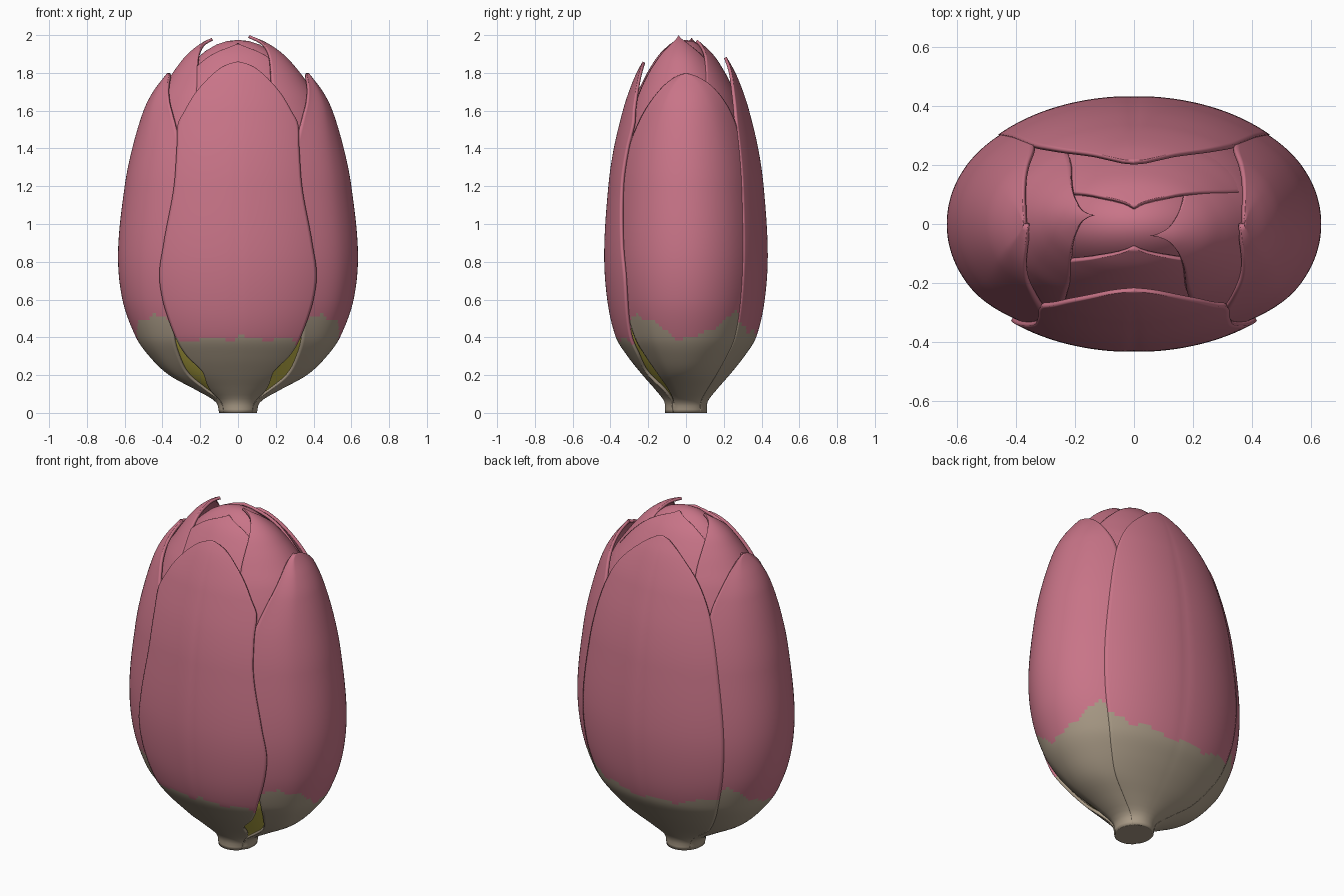
import bpy, bmesh, math

if "Cube" in bpy.data.objects:
    bpy.data.objects.remove(bpy.data.objects["Cube"])


def material(name, col):
    m = bpy.data.materials.new(name)
    m.diffuse_color = (*col, 1)
    m.use_nodes = True
    m.node_tree.nodes["Principled BSDF"].inputs["Base Color"].default_value = m.diffuse_color
    return m


PINK = material("petal pink", (0.58, 0.175, 0.245))
BEIGE = material("petal base beige", (0.39, 0.32, 0.235))
YELLOW = material("inner base yellow", (0.56, 0.48, 0.07))


def interp(table, z):
    """Smooth Hermite interpolation of table rows (z, a, b)."""
    n = len(table)
    i = 0
    while i < n - 2 and z > table[i + 1][0]:
        i += 1
    p, q = table[i], table[i + 1]
    h = q[0] - p[0]
    t = min(max((z - p[0]) / h, 0), 1)

    def slope(j, k):
        a, b = table[max(j - 1, 0)], table[min(j + 1, n - 1)]
        return (b[k] - a[k]) / (b[0] - a[0])
    out = []
    for k in (1, 2):
        m0, m1 = slope(i, k) * h, slope(i + 1, k) * h
        out.append((2*t**3 - 3*t*t + 1) * p[k] + (t**3 - 2*t*t + t) * m0
                   + (3*t*t - 2*t**3) * q[k] + (t**3 - t*t) * m1)
    return out


def petal(name, centre, radii, widths, colour_z, base, scale=1.0,
          tuck=(0, 0), lean=(0, 0), flip=False, thick=0.016, crease=0.0):
    """Curved petal: radii rows (z, rx, ry), widths rows (z, low, high degrees)."""
    rows, cols, top = 120, 44, widths[-1][0]
    bm = bmesh.new()
    grid = []
    for j in range(rows + 1):
        v = j / rows
        z = top * (0.6 * v + 0.4 * math.sin(v * math.pi / 2))
        rx, ry = interp(radii, z)
        lo, hi = interp(widths, z)
        line = []
        for i in range(cols + 1):
            s = -1 + 2 * i / cols
            off = s * (hi if s > 0 else lo)
            a = math.radians(centre + (-off if flip else off))
            edge = max(0, (abs(s) - 0.5) / 0.5)
            k = scale * (1 - (tuck[1] if s > 0 else tuck[0]) * edge * edge * (3 - 2 * edge))
            k -= crease * math.exp(-(s / 0.05) ** 2) * math.sin(math.pi * v)
            c, d = math.cos(a), math.sin(a)
            f = (z / top) ** 8
            line.append(bm.verts.new((
                k * rx * math.copysign(abs(c) ** 0.98, c) + lean[0] * f,
                k * ry * math.copysign(abs(d) ** 0.98, d) + lean[1] * f, z)))
        grid.append(line)
    for j in range(rows):
        for i in range(cols):
            q = [grid[j][i], grid[j][i+1], grid[j+1][i+1], grid[j+1][i]]
            f = bm.faces.new(q[::-1] if flip else q)
            f.smooth = True
            s = -1 + (2 * i + 1) / cols
            jag = .012 * math.sin(11 * s) + .006 * math.sin(23 * s + 1)
            f.material_index = int(f.calc_center_median().z < colour_z(s) + jag)
    me = bpy.data.meshes.new(name)
    bm.to_mesh(me)
    bm.free()
    me.materials.append(PINK)
    me.materials.append(base)
    ob = bpy.data.objects.new(name, me)
    bpy.context.collection.objects.link(ob)
    mod = ob.modifiers.new("thickness", "SOLIDIFY")
    mod.thickness = thick
    mod.offset = -1
    return ob


# Overall outline of the outer and inner whorls
OUTER = [(0, .10, .11), (.06, .12, .115), (.12, .22, .16), (.2, .365, .23), (.3, .47, .31),
         (.4, .54, .372), (.6, .612, .418), (.85, .635, .434), (1.2, .60, .412),
         (1.4, .56, .383), (1.6, .50, .335), (1.7, .45, .303), (1.8, .375, .262),
         (1.89, .31, .212)]
INNER = [(0, .08, .08), (.06, .10, .095), (.12, .19, .135), (.2, .325, .205), (.3, .43, .285),
         (.4, .50, .345), (.8, .60, .41), (1.2, .57, .388), (1.5, .495, .33),
         (1.65, .435, .285), (1.75, .37, .24), (1.83, .31, .195), (1.9, .245, .145),
         (1.96, .16, .08), (2.0, .07, .03)]

# Front and back outer petals
FRONT_W = [(0, 48, 48), (.08, 48, 48), (.2, 29, 29), (.3, 35, 35), (.4, 37.5, 37.5),
           (.7, 41, 41), (.9, 38, 38), (1.2, 34, 34), (1.4, 35, 35), (1.53, 37, 37),
           (1.6, 34, 34), (1.7, 29, 29), (1.78, 22, 22), (1.83, 14, 14), (1.855, 5, 5),
           (1.86, .5, .5)]
BACK_W = [(0, 48, 48), (.2, 46, 46), (.8, 46, 46), (1.2, 44, 44), (1.5, 41, 41),
          (1.65, 36, 36), (1.75, 29, 29), (1.83, 18, 18), (1.875, 7, 7), (1.885, .5, .5)]
petal("front_petal", -90, OUTER, FRONT_W, lambda s: .40 - .02 * abs(s), BEIGE, crease=.006)
petal("back_petal", 90, OUTER, BACK_W, lambda s: .41 + .07 * s * s, BEIGE, crease=.006)

# Side outer petals, slipping under the front petal with an open gap at the base
SIDE_W = [(0, 40, 50), (.06, 36, 50), (.12, 36, 50), (.2, 41, 50), (.3, 46, 50), (.45, 51, 52),
          (.6, 56, 54), (.9, 60, 54), (1.2, 60, 54), (1.4, 56, 52), (1.55, 47, 48),
          (1.65, 37, 40), (1.73, 25, 28), (1.78, 12, 13), (1.8, .5, .5)]
for name, c, fl in (("right_petal", 0, False), ("left_petal", 180, True)):
    petal(name, c, OUTER, SIDE_W, lambda s: .40 + .13 * max(0, 1 - abs(abs(s) - .75) / .6),
          BEIGE, tuck=(.04, .01), flip=fl)


# Inner petals closing over the top, yellow at the base
def inner_widths(top, w):
    return [(0, w, w), (.4, w, w), (1.3, w, w), (top - .3, w * .95, w * .95),
            (top - .15, w * .8, w * .8), (top - .05, w * .5, w * .5), (top, 1, 1)]


low = lambda s: .6
petal("inner_right_petal", 0, INNER, inner_widths(2.0, 66), low, YELLOW, lean=(-.01, -.04))
petal("inner_left_petal", 180, INNER, inner_widths(1.985, 62), low, YELLOW, .988,
      lean=(-.035, .03))
petal("inner_back_petal", 90, INNER, inner_widths(1.975, 70), low, YELLOW, .975)
petal("inner_front_petal", -90, INNER, inner_widths(1.955, 64), low, YELLOW, .965)

# Closed heart of the bud
bpy.ops.mesh.primitive_uv_sphere_add(segments=40, ring_count=24, location=(0, 0, 1.2))
heart = bpy.context.object
heart.name = "bud_heart"
heart.scale = (.45, .27, .775)
heart.data.materials.append(PINK)
bpy.ops.object.shade_smooth()

# Stem stub under the petals
bpy.ops.mesh.primitive_cone_add(vertices=40, radius1=.098, radius2=.11, depth=.06,
                                location=(0, 0, .03))
stub = bpy.context.object
stub.name = "stem_stub"
stub.data.materials.append(BEIGE)
bpy.ops.object.shade_smooth_by_angle()
